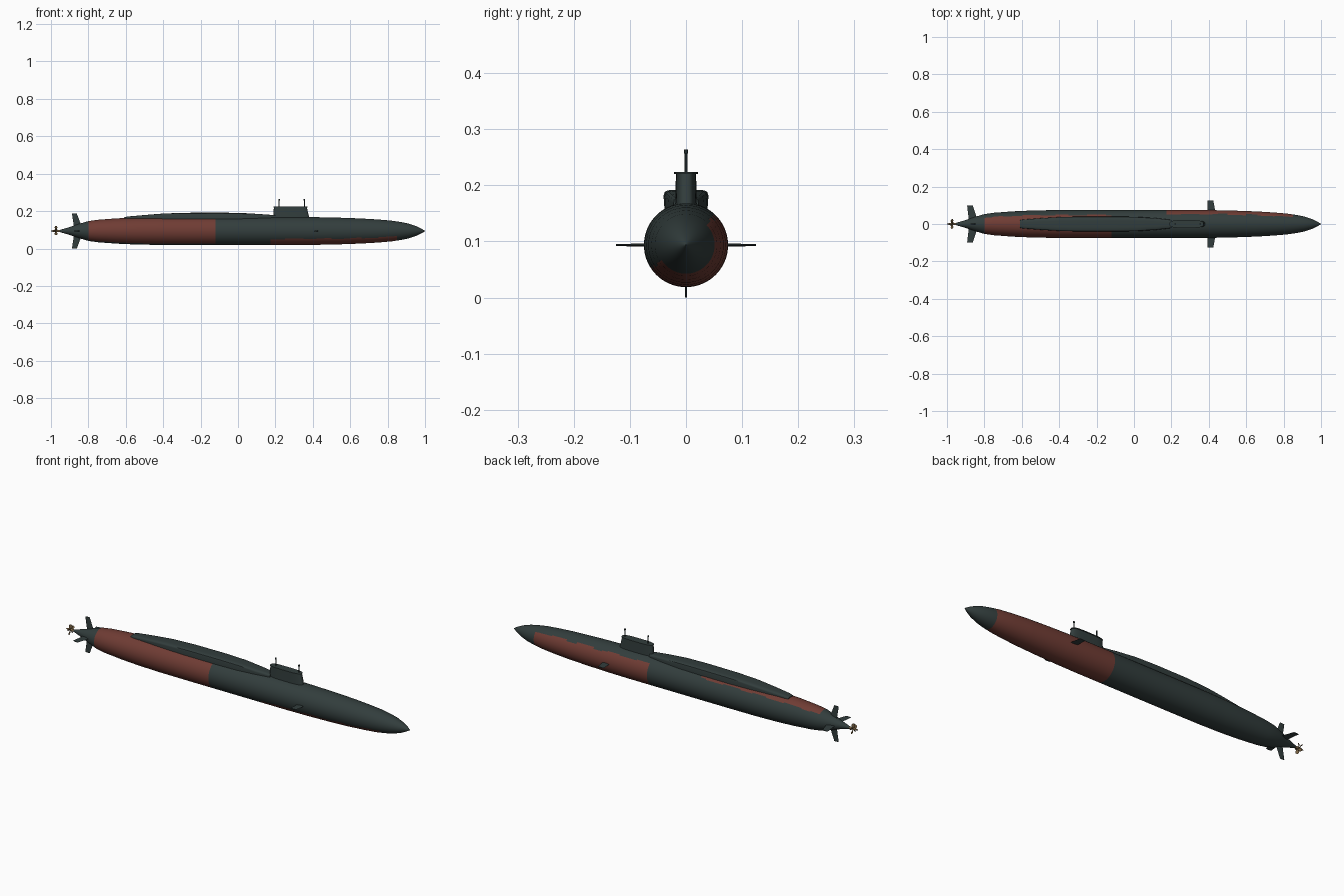
import bpy, bmesh, math
from mathutils import Vector, Matrix

if "Cube" in bpy.data.objects:
    bpy.data.objects.remove(bpy.data.objects["Cube"])

ZC = 0.0935  # hull axis height


def mat(name, rgb):
    m = bpy.data.materials.new(name)
    m.diffuse_color = (*rgb, 1)
    m.use_nodes = True
    m.node_tree.nodes["Principled BSDF"].inputs["Base Color"].default_value = m.diffuse_color
    return m


SLATE = mat("dark slate", (0.032, 0.047, 0.046))
RED = mat("hull red", (0.16, 0.045, 0.034))
BRONZE = mat("bronze", (0.20, 0.13, 0.06))


def loft(name, rings, mats, angle=35):
    """Skin a list of equal-length closed rings and cap both ends."""
    bm = bmesh.new()
    vr = [[bm.verts.new(p) for p in r] for r in rings]
    n = len(rings[0])
    for a, b in zip(vr, vr[1:]):
        for i in range(n):
            j = (i + 1) % n
            bm.faces.new((a[i], a[j], b[j], b[i]))
    bm.faces.new(vr[0])
    bm.faces.new(vr[-1])
    bmesh.ops.recalc_face_normals(bm, faces=bm.faces)
    me = bpy.data.meshes.new(name)
    bm.to_mesh(me)
    bm.free()
    ob = bpy.data.objects.new(name, me)
    bpy.context.collection.objects.link(ob)
    for m in mats:
        me.materials.append(m)
    bpy.ops.object.select_all(action='DESELECT')
    ob.select_set(True)
    bpy.context.view_layer.objects.active = ob
    bpy.ops.object.shade_smooth_by_angle(angle=math.radians(angle))
    return ob


def interp(table, x):
    for (x0, r0), (x1, r1) in zip(table, table[1:]):
        if x <= x1:
            return r0 + (r1 - r0) * (x - x0) / (x1 - x0)
    return table[-1][1]


def revolve(name, prof, mats, n, z=ZC, angle=35):
    rings = [[(x, r * math.cos(2 * math.pi * i / n), z + r * math.sin(2 * math.pi * i / n))
              for i in range(n)] for x, r in prof]
    return loft(name, rings, mats, angle)


# hull of revolution
shape = [(-0.955, 0.005), (-0.90, 0.021), (-0.85, 0.038), (-0.80, 0.053), (-0.75, 0.060),
         (-0.65, 0.0675), (-0.55, 0.072), (-0.42, 0.0745), (-0.25, 0.075), (0.3, 0.075),
         (0.42, 0.074), (0.55, 0.071), (0.66, 0.067), (0.75, 0.0615), (0.82, 0.0555),
         (0.87, 0.048), (0.91, 0.040), (0.95, 0.027), (0.98, 0.013), (1.0, 0.0008)]
xs = sorted({x for x, _ in shape} | {-0.12, 0.175, 0.85}
            | {round(-0.7 + 0.05 * i, 3) for i in range(28)})
hull = revolve("hull", [(x, interp(shape, x)) for x in xs], [SLATE, RED], 90)

# offset red panels: stern panel over the port top, bow panel under the keel
for p in hull.data.polygons:
    x, y, z = p.center
    a = math.degrees(math.atan2(z - ZC, y)) % 360
    wob = 4 * math.sin(37 * x)
    stern = -0.80 < x < -0.12 and 50 + wob < a < 243
    bow = 0.175 < x < 0.85 and (a < 45 + wob or a > 214 + wob)
    p.material_index = int(stern or bow)

# raised deck casing behind the sail: (x, half width, top z)
stations = [(-0.61, 0.021, 0.166), (-0.59, 0.024, 0.171), (-0.50, 0.031, 0.179),
            (-0.40, 0.037, 0.187), (-0.28, 0.040, 0.191), (-0.1, 0.040, 0.192),
            (0.02, 0.038, 0.190), (0.12, 0.031, 0.184), (0.20, 0.022, 0.178)]
rings = []
for x, w, t in stations:
    half = [(w * 0.93, 0.140), (w, t - 0.010), (w * 0.95, t - 0.004), (w * 0.82, t - 0.001), (w * 0.4, t)]
    sec = half + [(-y, z) for y, z in reversed(half)]
    rings.append([(x, y, z) for y, z in sec])
loft("deck_casing", rings, [SLATE], 40)


def sail_ring(z, x0, x1, w, n=40):
    """Rounded-nose, slightly tapered planform."""
    cx, hx = (x0 + x1) / 2, (x1 - x0) / 2
    pts = []
    for i in range(n):
        c, s = math.cos(2 * math.pi * i / n), math.sin(2 * math.pi * i / n)
        u = math.copysign(abs(c) ** 0.6, c)
        pts.append((cx + hx * u, w * math.copysign(abs(s) ** 0.6, s), z))
    return pts


# sail and its thin overhanging cap
loft("sail", [sail_ring(0.150, 0.186, 0.384, 0.020), sail_ring(0.172, 0.188, 0.379, 0.019),
              sail_ring(0.221, 0.192, 0.368, 0.018)], [SLATE])
loft("sail_cap", [sail_ring(0.220, 0.190, 0.371, 0.021),
                  sail_ring(0.2235, 0.190, 0.371, 0.021)], [SLATE])

# masts with small heads
for i, x in enumerate((0.22, 0.355)):
    prof = [(0.215, 0.0025), (0.256, 0.0025), (0.2565, 0.0042), (0.2635, 0.0042)]
    loft(f"mast_{i + 1}", [[(x + r * math.cos(k * math.pi / 5), r * math.sin(k * math.pi / 5), z)
                            for k in range(10)] for z, r in prof], [SLATE])


def fin(name, root, tip, r0, r1, thick, ang):
    """Tapered fin pointing away from the hull axis at the given angle."""
    def ring(xr, r, t):
        a, b = xr
        m = b - (b - a) * 0.3
        pts = [(a, 0), (m, -t / 2), (b, 0), (m, t / 2)]
        c, s = math.cos(ang), math.sin(ang)
        return [(x, r * c - h * s, ZC + r * s + h * c) for x, h in pts]
    loft(name, [ring(root, r0, thick), ring(tip, r1, thick * 0.6)], [SLATE], 20)


# bow planes, stern planes and rudders
for side, ang in (("left", 0), ("right", math.pi)):
    fin("bow_plane_" + side, (0.395, 0.436), (0.392, 0.424), 0.06, 0.125, 0.006, ang)
    fin("stern_plane_" + side, (-0.882, -0.832), (-0.892, -0.862), 0.01, 0.098, 0.006, ang)
for side, ang in (("upper", math.pi / 2), ("lower", -math.pi / 2)):
    fin("rudder_" + side, (-0.875, -0.830), (-0.888, -0.862), 0.01, 0.0935, 0.006, ang)

# propeller hub and five pitched blades
revolve("propeller_hub", [(-1.0, 0.001), (-0.992, 0.004), (-0.98, 0.006), (-0.953, 0.006)], [BRONZE], 16)
for k in range(5):
    rot = Matrix.Rotation(2 * math.pi * k / 5, 4, 'X')
    rings = []
    for r, w, pitch in ((0.004, 0.005, 60), (0.013, 0.008, 45), (0.021, 0.008, 35), (0.0265, 0.004, 30)):
        d = Vector((math.cos(math.radians(pitch)), math.sin(math.radians(pitch)), 0))
        nrm = Vector((-d.y, d.x, 0)) * 0.001
        up = Vector((0, 0, r))
        ring = [up - d * w - nrm, up + d * w - nrm, up + d * w + nrm, up - d * w + nrm]
        rings.append([rot @ p + Vector((-0.973, 0, ZC)) for p in ring])
    loft(f"propeller_blade_{k + 1}", rings, [BRONZE])
